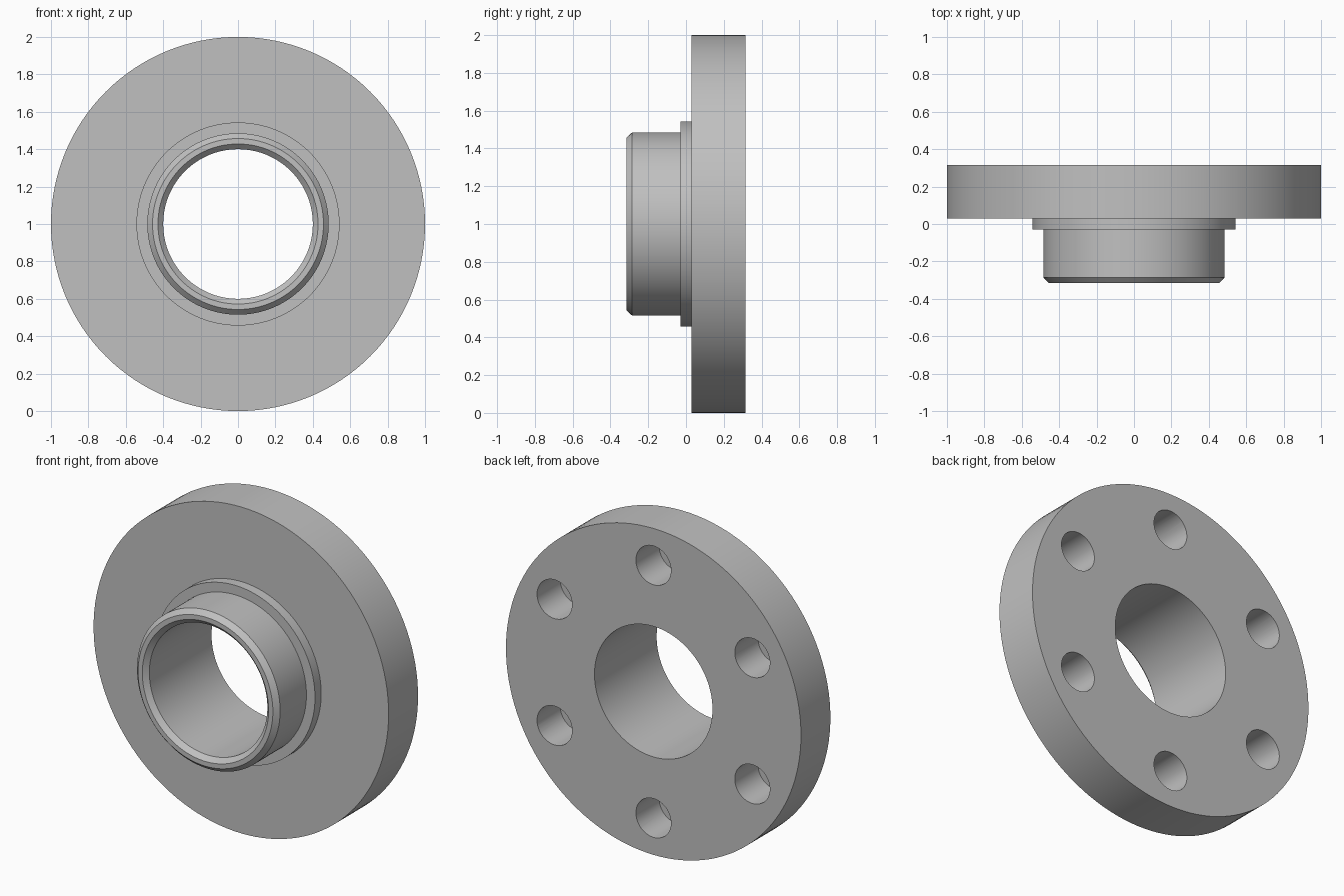
import bpy
import bmesh
from math import pi, radians, sin, cos
from mathutils import Matrix, Vector

cube = bpy.data.objects.get("Cube")
if cube:
    bpy.data.objects.remove(cube, do_unlink=True)

SEGMENTS = 128
AXIS_HEIGHT = 1.0
BACK = 0.315

# Single plain metal colour
metal = bpy.data.materials.new("grey_metal")
metal.use_nodes = True
grey = (0.53, 0.53, 0.53, 1.0)
metal.diffuse_color = grey
metal.node_tree.nodes["Principled BSDF"].inputs["Base Color"].default_value = grey


def add_object(name, bm):
    mesh = bpy.data.meshes.new(name)
    bmesh.ops.recalc_face_normals(bm, faces=bm.faces[:])
    bm.to_mesh(mesh)
    bm.free()
    mesh.materials.append(metal)
    obj = bpy.data.objects.new(name, mesh)
    bpy.context.collection.objects.link(obj)
    return obj


def revolve(name, profile):
    """Turn a closed (radius, y) profile about the horizontal y axis."""
    bm = bmesh.new()
    rings = []
    for i in range(SEGMENTS):
        a = 2 * pi * i / SEGMENTS
        rings.append([bm.verts.new((r * cos(a), y, AXIS_HEIGHT + r * sin(a)))
                      for r, y in profile])
    count = len(profile)
    for i, ring in enumerate(rings):
        after = rings[(i + 1) % SEGMENTS]
        for j in range(count):
            k = (j + 1) % count
            bm.faces.new((ring[j], ring[k], after[k], after[j]))
    return add_object(name, bm)


# Flange disc, raised collar and chamfered hub around one bore
flange = revolve("flange", [
    (0.40, BACK), (1.0, BACK), (1.0, 0.03),      # disc
    (0.543, 0.03), (0.543, -0.03),               # collar
    (0.485, -0.03), (0.485, -0.285),             # hub
    (0.457, -0.315), (0.428, -0.315),            # rim
    (0.40, -0.287),                              # bore chamfer
])

# Six blind bolt holes in the back face
HOLE_DEPTH = 0.225
bm = bmesh.new()
for i in range(6):
    a = radians(90 + 60 * i)
    centre = Vector((0.774 * cos(a), BACK, AXIS_HEIGHT + 0.774 * sin(a)))
    bmesh.ops.create_cone(
        bm, cap_ends=True, segments=48, radius1=0.119, radius2=0.119,
        depth=2 * HOLE_DEPTH,
        matrix=Matrix.Translation(centre) @ Matrix.Rotation(pi / 2, 4, 'X'))
cutter = add_object("bolt_hole_cutter", bm)
cutter.hide_render = True

holes = flange.modifiers.new("bolt_holes", 'BOOLEAN')
holes.operation = 'DIFFERENCE'
holes.solver = 'EXACT'
holes.object = cutter

bpy.ops.object.select_all(action='DESELECT')
flange.select_set(True)
bpy.context.view_layer.objects.active = flange
bpy.ops.object.modifier_apply(modifier=holes.name)
bpy.data.objects.remove(cutter, do_unlink=True)

# Smooth round walls with crisp edges
bpy.ops.object.shade_smooth_by_angle(angle=radians(30))
